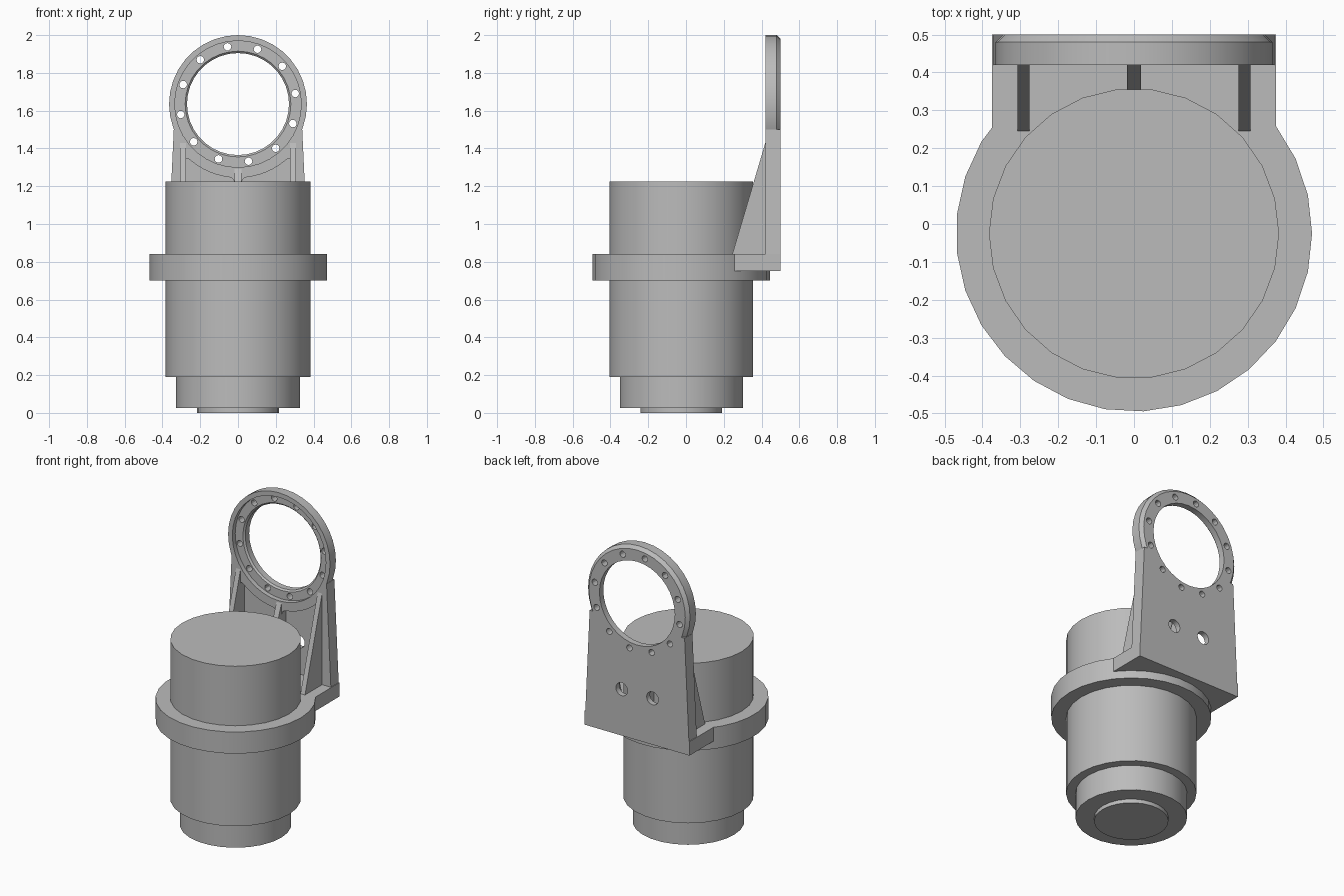
import bpy, bmesh
from math import sin, cos, pi, radians
from mathutils import Vector

cube = bpy.data.objects.get("Cube")
if cube:
    bpy.data.objects.remove(cube, do_unlink=True)

metal = bpy.data.materials.new("plain grey metal")
metal.use_nodes = True
GREY = (0.5, 0.5, 0.5, 1)
metal.diffuse_color = GREY
metal.node_tree.nodes["Principled BSDF"].inputs["Base Color"].default_value = GREY

BODY_Y = -0.025                 # axis of the round body
RING_Z = 1.635                  # centre height of the bracket ring
FRONT, BACK = 0.42, 0.5         # bracket plate thickness in y
LEDGE = 0.84                    # top of flange and bracket foot


def finish(name, bm, smooth=True):
    bmesh.ops.recalc_face_normals(bm, faces=bm.faces)
    mesh = bpy.data.meshes.new(name)
    bm.to_mesh(mesh)
    bm.free()
    mesh.materials.append(metal)
    ob = bpy.data.objects.new(name, mesh)
    bpy.context.collection.objects.link(ob)
    if smooth:
        shade(ob)
    return ob


def shade(ob):
    bpy.ops.object.select_all(action='DESELECT')
    ob.select_set(True)
    bpy.context.view_layer.objects.active = ob
    bpy.ops.object.shade_smooth_by_angle(angle=radians(30))


def circle(r, n, cx=0, cy=0, phase=0.0):
    return [(cx + r * cos(phase + 2 * pi * i / n), cy + r * sin(phase + 2 * pi * i / n))
            for i in range(n)]


def prism(name, outline, axis, lo, hi, fillet=0.0):
    """Extrude an outline along an axis; sharp corners can be rounded."""
    place = {'x': lambda a, b, t: (t, a, b),
             'y': lambda a, b, t: (a, t, b),
             'z': lambda a, b, t: (a, b, t)}[axis]
    bm = bmesh.new()
    base = bm.faces.new([bm.verts.new(place(a, b, lo)) for a, b in outline])
    res = bmesh.ops.extrude_face_region(bm, geom=[base], use_keep_orig=True)
    move = Vector(place(0, 0, hi - lo))
    bmesh.ops.translate(bm, vec=move, verts=[g for g in res["geom"]
                                             if isinstance(g, bmesh.types.BMVert)])
    bmesh.ops.recalc_face_normals(bm, faces=bm.faces)
    if fillet:
        unit = move.normalized()
        corners = [e for e in bm.edges if e.calc_face_angle(0) > 0.6
                   and abs((e.verts[0].co - e.verts[1].co).normalized().dot(unit)) > 0.9]
        bmesh.ops.bevel(bm, geom=corners, offset=fillet, segments=4,
                        profile=0.5, affect='EDGES')
    return finish(name, bm)


def cut(target, cutters):
    """Subtract the cutters, then remove them."""
    for c in cutters:
        c.hide_render = True
        mod = target.modifiers.new("cut", 'BOOLEAN')
        mod.operation, mod.solver, mod.object = 'DIFFERENCE', 'EXACT', c
    mesh = bpy.data.meshes.new_from_object(
        target.evaluated_get(bpy.context.evaluated_depsgraph_get()))
    target.modifiers.clear()
    target.data = mesh
    for c in cutters:
        bpy.data.objects.remove(c, do_unlink=True)
    shade(target)


# Round body, stacked along z: name, radius, bottom, top, sides
for name, r, lo, hi, n in (("bottom_boss", 0.218, 0.0, 0.03, 26),
                           ("lower_collar", 0.328, 0.025, 0.2, 26),
                           ("main_body", 0.383, 0.19, 1.225, 26),
                           ("body_flange", 0.47, 0.7, LEDGE, 29)):
    prism(name, circle(r, n, 0, BODY_Y), 'z', lo, hi)

# Bracket foot joining the flange to the upright plate
prism("bracket_foot", [(-0.375, 0.24), (0.375, 0.24), (0.375, BACK), (-0.375, BACK)],
      'z', 0.75, LEDGE)

# Upright plate: tapered, pocketed from the front, with two fixing holes
plate = prism("bracket_plate",
              [(-0.375, 0.75), (0.375, 0.75), (0.34, 1.5), (-0.34, 1.5)],
              'y', FRONT, BACK)
cutters = [prism("bore_cutter", circle(0.343, 40, 0, RING_Z), 'y', 0.3, 0.6)]
for side in (-1, 1):
    arc = []
    for i in range(9):
        x = 0.018 + (0.278 - 0.018) * i / 8
        arc.append((side * x, RING_Z - (0.39 ** 2 - x * x) ** 0.5))
    outline = arc + [(side * 0.278, LEDGE), (side * 0.018, LEDGE)]
    cutters.append(prism("pocket_cutter", outline, 'y', 0.3, 0.465, fillet=0.03))
    cutters.append(prism("fixing_hole_cutter", circle(0.042, 20, side * 0.11, 1.05),
                         'y', 0.44, 0.6))
cut(plate, cutters)

# Side gussets and the centre rib
for name, x, half, top in (("left_gusset", 0.292, 0.016, 1.43),
                           ("right_gusset", -0.292, 0.016, 1.43),
                           ("centre_rib", 0.0, 0.018, 1.29)):
    prism(name, [(0.47, LEDGE), (0.245, LEDGE), (FRONT, top), (0.47, min(top, 1.27))]
          if top < 1.4 else
          [(0.47, LEDGE), (0.245, LEDGE), (FRONT, top), (0.43, top), (0.43, 1.3)],
          'x', x - half, x + half)

# Bearing ring: turned profile (radius, y) with front recess and back chamfer
profile = [(0.28, 0.45), (0.335, 0.45), (0.335, FRONT), (0.365, FRONT),
           (0.365, 0.48), (0.345, BACK), (0.27, BACK), (0.27, 0.46)]
SIDES = 36
bm = bmesh.new()
loops = [[bm.verts.new((r * cos(2 * pi * i / SIDES), y, RING_Z + r * sin(2 * pi * i / SIDES)))
          for r, y in profile] for i in range(SIDES)]
for i in range(SIDES):
    a, b = loops[i], loops[(i + 1) % SIDES]
    for j in range(len(profile)):
        k = (j + 1) % len(profile)
        bm.faces.new((a[j], a[k], b[k], b[j]))
ring = finish("bearing_ring", bm)

# Twelve bolt holes around the ring
cut(ring, [prism("bolt_cutter", circle(0.02, 12, x, z), 'y', 0.3, 0.6)
           for x, z in circle(0.308, 12, 0, RING_Z, radians(10.4))])
